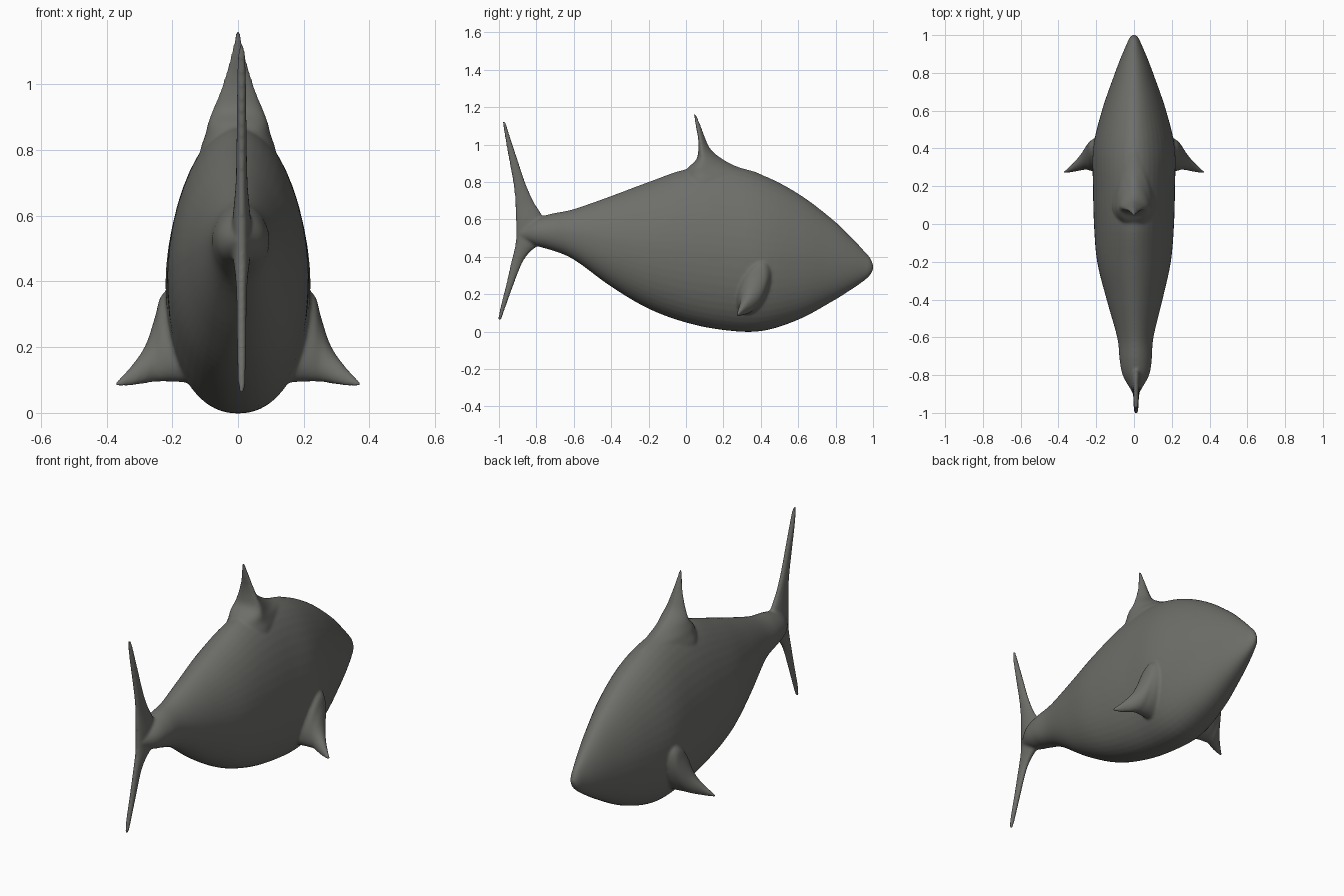
import bpy, bmesh, math

if "Cube" in bpy.data.objects:
    bpy.data.objects.remove(bpy.data.objects["Cube"])


def oval(up, down, half, p_up=2.0, p_down=2.0, n=48):
    """Closed outline with a different extent and squareness above and below."""
    pts = []
    for i in range(n):
        a = 2 * math.pi * i / n
        c, s = math.cos(a), math.sin(a)
        e = 2 / (p_up if c > 0 else p_down)
        u = (up if c > 0 else -down) * abs(c) ** e
        pts.append((u, math.copysign(half * abs(s) ** e, s)))
    return pts


def smooth_rows(rows, steps=5):
    """Catmull-Rom interpolation between the given stations."""
    out = []
    for i in range(len(rows) - 1):
        p0, p1 = rows[max(i - 1, 0)], rows[i]
        p2, p3 = rows[i + 1], rows[min(i + 2, len(rows) - 1)]
        for k in range(steps):
            t = k / steps
            out.append([0.5 * (2 * b + (c - a) * t + (2 * a - 5 * b + 4 * c - d) * t * t
                               + (3 * b - a - 3 * c + d) * t ** 3)
                        for a, b, c, d in zip(p0, p1, p2, p3)])
    return out + [list(rows[-1])]


def loft(bm, rows, section):
    """Skin a row of sections and close both ends."""
    rings = [[bm.verts.new(p) for p in section(*r)] for r in smooth_rows(rows)]
    n = len(rings[0])
    for a, b in zip(rings, rings[1:]):
        for i in range(n):
            j = (i + 1) % n
            bm.faces.new((a[i], a[j], b[j], b[i]))
    bm.faces.new(rings[0])
    bm.faces.new(rings[-1])


bm = bmesh.new()

# Trunk: y, top, bottom, half width, height of widest point, x shift
trunk = [
    (1.003, .352, .336, .006, .344, 0), (.985, .395, .302, .024, .345, 0),
    (.95, .435, .270, .040, .345, 0), (.88, .508, .222, .070, .35, 0),
    (.78, .603, .160, .108, .36, 0), (.6, .738, .063, .170, .38, 0),
    (.4, .840, .002, .217, .39, 0), (.2, .885, .008, .217, .41, 0),
    (0, .868, .048, .212, .43, 0), (-.2, .800, .122, .195, .45, 0),
    (-.4, .725, .240, .148, .48, .003), (-.6, .655, .385, .096, .52, .007),
    (-.72, .630, .435, .085, .53, .009), (-.80, .605, .458, .070, .53, .01),
    (-.87, .562, .490, .032, .525, .01), (-.905, .54, .51, .012, .525, .01)]


def trunk_section(y, top, bot, half, mid, x0):
    return [(x0 + v, y, mid + u) for u, v in oval(top - mid, mid - bot, half, 1.8, 2.2)]


loft(bm, trunk, trunk_section)

# Upright fins: z, back edge, front edge, half thickness
dorsal = [
    (.70, .02, .38, .13), (.80, -.01, .41, .115), (.845, -.01, .395, .10),
    (.88, .015, .28, .092), (.92, .055, .20, .078), (.97, .066, .137, .058),
    (1.03, .065, .105, .039), (1.09, .054, .084, .022), (1.165, .040, .054, .006)]
tail = [
    (.06, -1.006, -.988, .009), (.12, -.995, -.968, .013), (.24, -.965, -.925, .015),
    (.36, -.938, -.878, .016), (.42, -.923, -.838, .020), (.47, -.912, -.78, .026),
    (.52, -.91, -.74, .028), (.58, -.91, -.75, .028), (.64, -.912, -.78, .023),
    (.70, -.914, -.816, .018), (.80, -.925, -.86, .016), (.92, -.947, -.90, .015),
    (1.04, -.968, -.94, .014), (1.12, -.981, -.964, .009)]


def fin_section(x0, widest, p_front):
    def section(z, back, front, half):
        mid = back + (front - back) * widest
        return [(x0 + v, mid + u, z)
                for u, v in oval(front - mid, mid - back, half, p_front, 2)]
    return section


loft(bm, dorsal, fin_section(0, .25, 1.4))
loft(bm, tail, fin_section(.011, .5, 2))

# Side fins: x, centre y, centre z, half depth, half height
side_fin = [
    (.12, .36, .22, .09, .13), (.20, .365, .235, .08, .14), (.235, .36, .225, .066, .13),
    (.252, .352, .195, .056, .10), (.28, .328, .15, .040, .06),
    (.315, .303, .12, .024, .036), (.35, .284, .099, .012, .018),
    (.374, .272, .087, .006, .007)]
for side in (-1, 1):
    loft(bm, side_fin, lambda x, y, z, ry, rz: [
        (side * x, y + v + .3 * u, z + u) for u, v in oval(rz, rz, ry)])

bmesh.ops.recalc_face_normals(bm, faces=bm.faces)
mesh = bpy.data.meshes.new("fish_body")
bm.to_mesh(mesh)
bm.free()
fish = bpy.data.objects.new("fish_body", mesh)
bpy.context.collection.objects.link(fish)

grey = bpy.data.materials.new("warm grey")
grey.diffuse_color = (0.155, 0.155, 0.143, 1)
grey.use_nodes = True
grey.node_tree.nodes["Principled BSDF"].inputs["Base Color"].default_value = grey.diffuse_color
mesh.materials.append(grey)

# Fuse the fins into the trunk with soft joins
fuse = fish.modifiers.new("fuse", 'REMESH')
fuse.mode = 'VOXEL'
fuse.voxel_size = 0.007
fuse.use_smooth_shade = True
soften = fish.modifiers.new("soften", 'SMOOTH')
soften.factor = 0.5
soften.iterations = 10
